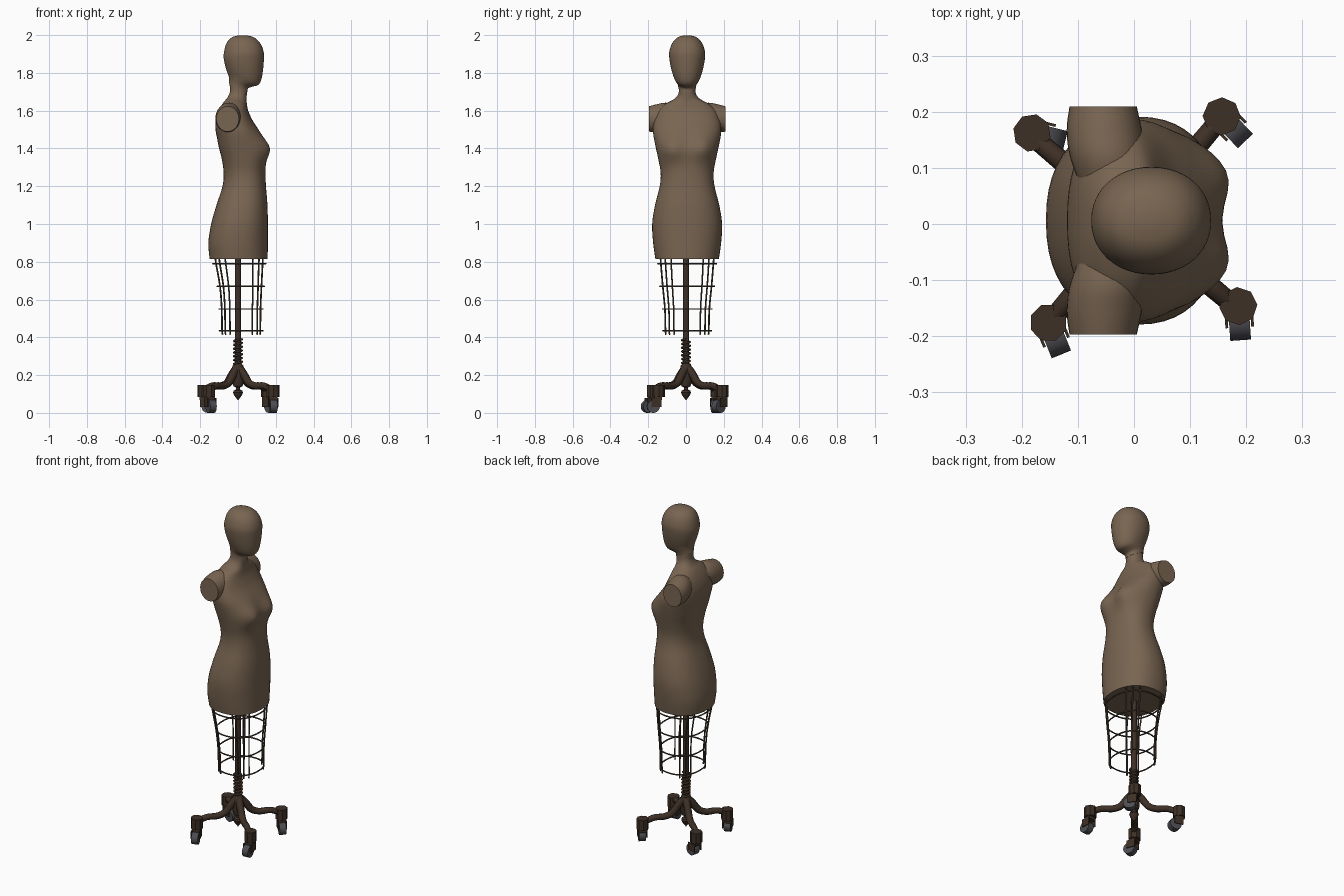
import bpy, bmesh, math
from mathutils import Vector, Matrix

if "Cube" in bpy.data.objects:
    bpy.data.objects.remove(bpy.data.objects["Cube"])


def material(name, rgb):
    m = bpy.data.materials.new(name)
    m.diffuse_color = (*rgb, 1)
    m.use_nodes = True
    m.node_tree.nodes["Principled BSDF"].inputs["Base Color"].default_value = m.diffuse_color
    return m


FABRIC = material("brown fabric", (0.19, 0.13, 0.083))
IRON = material("dark brown iron", (0.047, 0.029, 0.019))
WIRE = material("wire", (0.07, 0.05, 0.033))
WHEEL = material("grey wheel", (0.075, 0.072, 0.083))
CY = 0.006  # the body sits slightly off centre


def finish(name, bm, mat, angle=40):
    bmesh.ops.recalc_face_normals(bm, faces=bm.faces)
    me = bpy.data.meshes.new(name)
    bm.to_mesh(me)
    bm.free()
    me.materials.append(mat)
    ob = bpy.data.objects.new(name, me)
    bpy.context.collection.objects.link(ob)
    bpy.ops.object.select_all(action='DESELECT')
    ob.select_set(True)
    bpy.context.view_layer.objects.active = ob
    if angle:
        bpy.ops.object.shade_smooth_by_angle(angle=math.radians(angle))
    return ob


def spline(rows, steps):
    """Catmull-Rom interpolation through rows of numbers."""
    out = []
    for i in range(len(rows) - 1):
        a, b, c, d = (rows[max(0, min(len(rows) - 1, i + k))] for k in (-1, 0, 1, 2))
        for s in range(steps):
            t = s / steps
            out.append([0.5 * (2 * q + (r - p) * t + (2 * p - 5 * q + 4 * r - u) * t * t
                               + (3 * q - p - 3 * r + u) * t ** 3)
                        for p, q, r, u in zip(a, b, c, d)])
    return out + [list(rows[-1])]


def loft(name, rings, mat, angle=40):
    bm = bmesh.new()
    loops = [[bm.verts.new(p) for p in ring] for ring in rings]
    n = len(loops[0])
    for a, b in zip(loops, loops[1:]):
        for i in range(n):
            bm.faces.new((a[i], a[(i + 1) % n], b[(i + 1) % n], b[i]))
    bm.faces.new(loops[0])
    bm.faces.new(loops[-1])
    return finish(name, bm, mat, angle)


def power(v, p):
    return math.copysign(abs(v) ** p, v)


def section(xb, zb, xf, zf, w, p=0.88, n=48):
    """Rounded cross-section, tilted between a back and a front point."""
    ring = []
    for i in range(n):
        t = 2 * math.pi * i / n
        f = 0.5 + 0.5 * power(math.cos(t), p)
        ring.append(Vector((xb + (xf - xb) * f, CY + w * power(math.sin(t), p), zb + (zf - zb) * f)))
    return ring


def tube(name, pts, radius, mat, closed=False, radii=None, res=2):
    cu = bpy.data.curves.new(name, 'CURVE')
    cu.dimensions = '3D'
    cu.bevel_depth = radius
    cu.bevel_resolution = res
    cu.use_fill_caps = True
    sp = cu.splines.new('POLY')
    sp.points.add(len(pts) - 1)
    for i, p in enumerate(pts):
        sp.points[i].co = (*p, 1)
        sp.points[i].radius = radii[i] if radii else 1
    sp.use_cyclic_u = closed
    cu.materials.append(mat)
    ob = bpy.data.objects.new(name, cu)
    bpy.context.collection.objects.link(ob)


def lathe(name, profile, mat, n=20):
    loft(name, [[(max(r, 0.0005) * math.cos(2 * math.pi * i / n),
                  max(r, 0.0005) * math.sin(2 * math.pi * i / n), z) for i in range(n)]
                for r, z in profile], mat, 35)


# torso and neck: back x, back z, front x, front z, half width
torso = [(-.15, .815, .157, .815, .168), (-.157, .9, .158, .9, .18), (-.142, 1., .158, 1., .185),
         (-.114, 1.1, .156, 1.1, .17), (-.082, 1.2, .148, 1.2, .145), (-.076, 1.27, .145, 1.27, .14),
         (-.085, 1.34, .142, 1.34, .152), (-.1, 1.4, .136, 1.4, .165), (-.112, 1.46, .122, 1.46, .177),
         (-.119, 1.5, .106, 1.5, .181), (-.117, 1.55, .076, 1.55, .176), (-.102, 1.6, .054, 1.6, .155),
         (-.08, 1.64, .047, 1.635, .112), (-.057, 1.668, .045, 1.655, .068),
         (-.043, 1.7, .046, 1.675, .047), (-.045, 1.745, .048, 1.7, .043)]
rings = [section(*r) for r in spline(torso, 4)]
for ring in rings:
    for v in ring:
        if v.x > 0.02:  # bust
            g = sum(math.exp(-((v.y - CY - s) / .05) ** 2 / 2) for s in (-.085, .085))
            v.x += 0.042 * g * math.exp(-((v.z - 1.4) / .048) ** 2 / 2) * min(1, (v.x - .02) / .06)
loft("torso", rings, FABRIC)

# head with a slightly raised seam at the neck
head = [(-.048, 1.744, .051, 1.699, .046), (-.047, 1.765, .053, 1.718, .05),
        (-.05, 1.785, .075, 1.727, .058), (-.056, 1.8, .105, 1.735, .065),
        (-.062, 1.817, .122, 1.76, .074), (-.07, 1.847, .132, 1.81, .086),
        (-.076, 1.88, .137, 1.87, .094), (-.074, 1.91, .136, 1.91, .095),
        (-.064, 1.95, .122, 1.95, .083), (-.047, 1.977, .1, 1.977, .064),
        (-.024, 1.992, .075, 1.992, .042), (.008, 1.999, .042, 1.999, .014)]
loft("head", [section(*r, p=0.95) for r in spline(head, 3)], FABRIC)

# arm stumps: distance from centre, centre x, centre z, radius x, radius z
stump = [(.05, -.04, 1.575, .05, .05), (.11, -.047, 1.568, .066, .074),
         (.16, -.053, 1.56, .067, .074), (.203, -.055, 1.556, .06, .067)]
for side, label in ((1, "left"), (-1, "right")):
    loft(label + "_arm_stump",
         [[(cx + rx * math.cos(2 * math.pi * i / 32), CY + side * y, cz + rz * math.sin(2 * math.pi * i / 32))
           for i in range(32)] for y, cx, cz, rx, rz in spline(stump, 4)], FABRIC)

# wire cage: z, back x, front x, half width
cage = [(.83, -.138, .15, .158), (.79, -.133, .147, .155), (.67, -.11, .139, .144),
        (.55, -.1, .133, .131), (.435, -.098, .132, .128), (.415, -.094, .129, .125)]
for k, (z, xb, xf, w) in enumerate(cage[1:5]):
    tube(f"cage_ring_{k + 1}", section(xb, z, xf, z, w), .004, WIRE, True, res=1)
for q in range(4):
    for a in (30, 45, 62):
        t = math.radians(a if q % 2 == 0 else 180 - a) * (1 if q < 2 else -1)
        c, s = power(math.cos(t), .88), power(math.sin(t), .88)
        pts = [((xb + xf) / 2 + (xf - xb) / 2 * c, CY + w * s, z) for z, xb, xf, w in spline(cage, 3)]
        tube(f"cage_wire_{q + 1}_{a}", pts, .0045, WIRE, res=1)

# pole, spring, hub and finial
lathe("pole", [(.017, .2), (.017, .86)], IRON)
tube("spring", [(.021 * math.cos(t / 16 * 2 * math.pi), .021 * math.sin(t / 16 * 2 * math.pi), .25 + .14 * t / 112)
                for t in range(113)], .006, IRON, res=1)
lathe("hub", [(.018, .262), (.028, .25), (.031, .22), (.03, .16), (.024, .14), (.01, .135), (.01, .124),
              (.023, .118), (.026, .108), (.02, .092), (.009, .078), (0, .066)], IRON)

# four curved legs with swivel casters
leg_path = spline([(.015, .232), (.04, .205), (.075, .16), (.12, .143), (.18, .143), (.235, .122)], 5)
swivels = [-46, -14, -68, -86]
for k in range(4):
    ang = math.radians(50 + 90 * k)
    c, s = math.cos(ang), math.sin(ang)
    tube(f"leg_{k + 1}", [(r * c, r * s + .004, z) for r, z in leg_path], .02, IRON,
         radii=[1.1 - .25 * i / len(leg_path) for i in range(len(leg_path))])
    px, py = .24 * c + .002, .24 * s + .008
    base = Matrix.Translation((px, py, 0)) @ Matrix.Rotation(math.radians(swivels[k]), 4, 'Z')
    bm = bmesh.new()
    bmesh.ops.create_cone(bm, cap_ends=True, segments=8, radius1=.034, radius2=.034, depth=.062,
                          matrix=base @ Matrix.Translation((0, 0, .116)))
    finish(f"caster_socket_{k + 1}", bm, IRON, 0)
    bm = bmesh.new()
    for side in (-1, 1):  # fork plates
        bmesh.ops.create_cube(bm, size=1, matrix=base @ Matrix.Translation((.012, side * .023, .055))
                              @ Matrix.Diagonal((.052, .005, .045, 1)))
    bmesh.ops.create_cube(bm, size=1, matrix=base @ Matrix.Translation((.002, 0, .077))
                          @ Matrix.Diagonal((.04, .046, .02, 1)))
    finish(f"caster_fork_{k + 1}", bm, IRON, 0)
    bm = bmesh.new()
    bmesh.ops.create_cone(bm, cap_ends=True, segments=20, radius1=.034, radius2=.034, depth=.037,
                          matrix=base @ Matrix.Translation((.027, 0, .034)) @ Matrix.Rotation(math.pi / 2, 4, 'X'))
    finish(f"caster_wheel_{k + 1}", bm, WHEEL)
